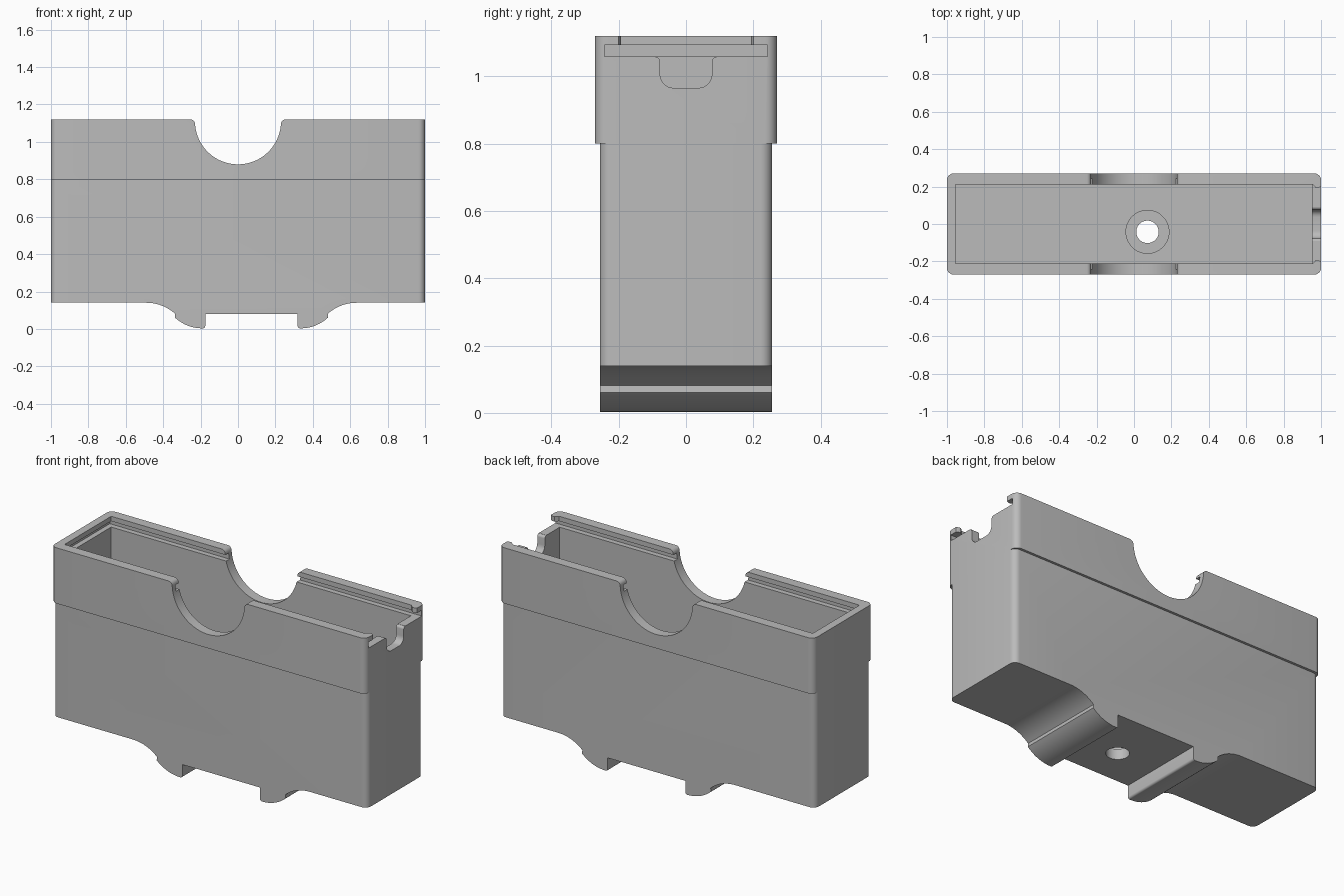
import bpy, bmesh
from math import sin, cos, pi, radians
from mathutils import Vector

if "Cube" in bpy.data.objects:
    bpy.data.objects.remove(bpy.data.objects["Cube"], do_unlink=True)

grey = bpy.data.materials.new("plain grey")
grey.use_nodes = True
grey.diffuse_color = (0.5, 0.5, 0.5, 1)
grey.node_tree.nodes["Principled BSDF"].inputs["Base Color"].default_value = (0.5, 0.5, 0.5, 1)


def prism(name, outline, axis, low, high, corner=0):
    """Extrude a closed outline along an axis; round the upright end edges."""
    place = {"x": lambda a, b, t: (t, a, b),
             "y": lambda a, b, t: (a, t, b),
             "z": lambda a, b, t: (a, b, t)}[axis]
    bm = bmesh.new()
    face = bm.faces.new([bm.verts.new(place(a, b, low)) for a, b in outline])
    grown = bmesh.ops.extrude_face_region(bm, geom=[face])["geom"]
    moved = [v for v in grown if isinstance(v, bmesh.types.BMVert)]
    bmesh.ops.translate(bm, verts=moved, vec=Vector(place(0, 0, high - low)))
    bmesh.ops.recalc_face_normals(bm, faces=bm.faces)
    if corner:
        upright = [e for e in bm.edges
                   if all(abs(v.co.x) > 0.99 for v in e.verts)
                   and abs(e.verts[0].co.z - e.verts[1].co.z) > 0.1]
        bmesh.ops.bevel(bm, geom=upright, offset=corner, segments=6,
                        profile=0.5, affect="EDGES")
    mesh = bpy.data.meshes.new(name)
    bm.to_mesh(mesh)
    bm.free()
    mesh.materials.append(grey)
    obj = bpy.data.objects.new(name, mesh)
    bpy.context.collection.objects.link(obj)
    return obj


def box(x0, x1, y0, y1):
    return [(x0, y0), (x1, y0), (x1, y1), (x0, y1)]


def arc(cx, cy, r, start, end, steps):
    angles = [radians(start + (end - start) * i / steps) for i in range(steps + 1)]
    return [(cx + r * cos(a), cy + r * sin(a)) for a in angles]


def mirrored(half, centre=0):
    """Complete an outline whose second half mirrors the first."""
    return half + [(2 * centre - a, b) for a, b in reversed(half)]


def carve(obj, cutters):
    for cutter in cutters:
        mod = obj.modifiers.new("cut", "BOOLEAN")
        mod.operation = "DIFFERENCE"
        mod.solver = "EXACT"
        mod.object = cutter
        bpy.context.view_layer.objects.active = obj
        bpy.ops.object.modifier_apply(modifier=mod.name)
    for cutter in cutters:
        bpy.data.objects.remove(cutter, do_unlink=True)


def smooth(obj):
    bpy.ops.object.select_all(action="DESELECT")
    obj.select_set(True)
    bpy.context.view_layer.objects.active = obj
    bpy.ops.object.shade_smooth_by_angle(angle=radians(30))


# Lower case: straight sides, two curved feet around a flat recess
MID = 0.072
foot = (arc(-0.49, -0.09, 0.23, 90, 48, 10)
        + arc(-0.19, 0.22, 0.217, 227, 265, 10)
        + arc(-0.187, 0.015, 0.012, 270, 360, 4)
        + [(-0.175, 0.08)])
outline = [(-1, 0.8), (-1, 0.14)] + mirrored(foot, MID) + [(1, 0.14), (1, 0.8)]
lower_case = prism("lower_case", outline, "y", -0.256, 0.256, 0.035)

CAVITY = box(-0.955, 0.952, -0.212, 0.212)
HOLE = (0.072, -0.042)
carve(lower_case, [
    prism("cavity_cutter", CAVITY, "z", 0.19, 0.9),
    prism("screw_head_cutter", arc(*HOLE, 0.115, 0, 354, 59), "z", 0.14, 0.3),
    prism("screw_hole_cutter", arc(*HOLE, 0.06, 0, 352.5, 47), "z", -0.1, 0.3),
])
smooth(lower_case)

# Upper collar: slightly deeper than the case, with lid slot and cutouts
collar = prism("upper_collar", box(-1, 1, -0.27, 0.27), "z", 0.8, 1.12, 0.035)

# Round dip through front and back, with eased lips
lip = [(0.25, 1.2)] + arc(0.253, 1.097, 0.023, 90, 180, 5)
dip = lip + arc(0, 1.11, 0.23, -4, -90, 24)
dip = dip + [(-x, z) for x, z in reversed(dip[:-1])]

# Finger notch in the right-hand end wall, flared at the top
notch = ([(0.09, 1.07)] + arc(0.091, 1.043, 0.014, 90, 180, 4)
         + arc(0.037, 1.005, 0.04, 0, -90, 6))

# Lid mouth: pinched by a small catch on each side
mouth = [(0.9, 0.212), (0.955, 0.212), (0.972, 0.193),
         (0.985, 0.193), (1.0, 0.2), (1.1, 0.2)]
mouth = mouth + [(x, -y) for x, y in reversed(mouth)]

carve(collar, [
    prism("cavity_cutter", CAVITY, "z", 0.7, 1.3),
    prism("slot_cutter", box(-0.985, 1.1, -0.242, 0.242), "z", 1.058, 1.092),
    prism("mouth_cutter", mouth, "z", 1.075, 1.3),
    prism("notch_cutter", mirrored(notch), "x", 0.9, 1.1),
    prism("dip_cutter", dip, "y", -0.5, 0.5),
])
smooth(collar)
